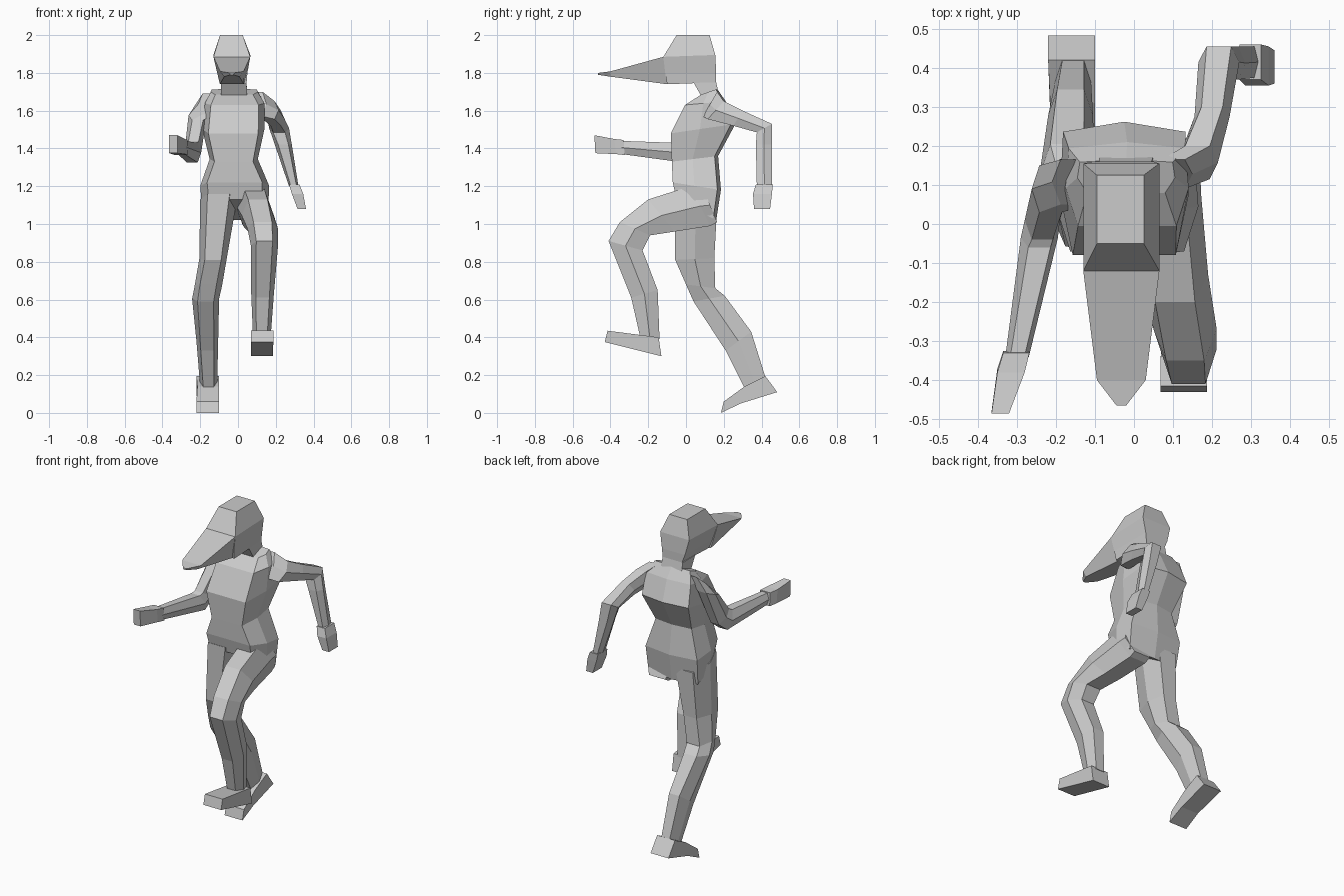
import bpy, bmesh

# Cross-sections: (across x, front-to-back), each from -1 to 1
BOX = [(-1, -1), (1, -1), (1, 1), (-1, 1)]
HEX = [(-.6, -1), (.6, -1), (1, 0), (.6, 1), (-.6, 1), (-1, 0)]
WEDGE = [(-.65, -1), (.65, -1), (1, 1), (-1, 1)]
TRUNK = [(-.8, -1), (.8, -1), (1, -.1), (.95, .85), (0, 1), (-.95, .85), (-1, -.1)]


def loft(name, section, rings):
    """Skin rings given as (front y, front z, back y, back z, x min, x max)."""
    bm = bmesh.new()
    loops = []
    for fy, fz, by, bz, xa, xb in rings:
        loop = []
        for s, t in section:
            k = (t + 1) / 2
            x = (xa + xb) / 2 + s * (xb - xa) / 2
            loop.append(bm.verts.new((x, fy + (by - fy) * k, fz + (bz - fz) * k)))
        loops.append(loop)
    n = len(section)
    for a, b in zip(loops, loops[1:]):
        for i in range(n):
            j = (i + 1) % n
            bm.faces.new((a[i], a[j], b[j], b[i]))
    bm.faces.new(loops[0])
    bm.faces.new(loops[-1])
    bmesh.ops.recalc_face_normals(bm, faces=bm.faces)
    me = bpy.data.meshes.new(name)
    bm.to_mesh(me)
    bm.free()
    ob = bpy.data.objects.new(name, me)
    bpy.context.collection.objects.link(ob)
    return ob


# Head, cap brim and neck
loft("head", BOX, [
    (-.10, 1.74, .16, 1.75, -.085, .045),
    (-.11, 1.80, .16, 1.80, -.105, .05),
    (-.12, 1.885, .155, 1.895, -.13, .065),
    (-.05, 2.0, .125, 2.0, -.095, .025)])
loft("cap_brim", WEDGE, [
    (-.10, 1.74, -.12, 1.885, -.13, .065),
    (-.40, 1.78, -.40, 1.808, -.095, .03),
    (-.465, 1.79, -.465, 1.80, -.045, -.02)])
loft("neck", BOX, [
    (.09, 1.66, .175, 1.68, -.09, .05),
    (.04, 1.75, .16, 1.75, -.09, .045)])

# Trunk from pelvis to shoulders
loft("torso", TRUNK, [
    (-.05, 1.13, .16, 1.02, -.19, .16),
    (-.07, 1.22, .185, 1.18, -.2, .165),
    (-.075, 1.33, .17, 1.36, -.15, .105),
    (-.08, 1.48, .262, 1.53, -.19, .14),
    (-.005, 1.63, .21, 1.65, -.175, .14),
    (.08, 1.685, .165, 1.715, -.145, .105)])

# Trailing arm, reaching back then hanging down
loft("back_arm", HEX, [
    (.09, 1.57, .165, 1.70, .05, .15),
    (.115, 1.555, .20, 1.65, .11, .215),
    (.25, 1.52, .30, 1.60, .155, .245),
    (.375, 1.485, .455, 1.53, .165, .27),
    (.37, 1.42, .455, 1.42, .195, .285),
    (.375, 1.20, .455, 1.20, .27, .32)])
loft("back_hand", BOX, [
    (.37, 1.21, .46, 1.21, .27, .325),
    (.355, 1.16, .455, 1.16, .285, .345),
    (.36, 1.08, .445, 1.08, .315, .36)])

# Leading arm, bent forward
loft("front_arm", HEX, [
    (.05, 1.58, .165, 1.69, -.21, -.1),
    (.03, 1.55, .15, 1.60, -.262, -.165),
    (-.04, 1.44, .06, 1.38, -.28, -.19),
    (-.06, 1.43, -.01, 1.325, -.29, -.195),
    (-.345, 1.44, -.34, 1.37, -.33, -.27)])
loft("front_hand", BOX, [
    (-.33, 1.445, -.325, 1.365, -.335, -.268),
    (-.38, 1.45, -.37, 1.37, -.35, -.28),
    (-.485, 1.47, -.48, 1.375, -.365, -.32)])

# Raised leg
loft("raised_leg", HEX, [
    (.09, 1.19, .165, 1.01, -.01, .17),
    (.02, 1.20, .13, .99, -.01, .172),
    (-.20, 1.13, -.06, .96, .02, .19),
    (-.35, 1.01, -.19, .94, .05, .212),
    (-.41, .91, -.23, .86, .068, .212),
    (-.29, .61, -.15, .65, .07, .19),
    (-.24, .39, -.14, .39, .08, .172)])
loft("raised_foot", BOX, [
    (-.43, .375, -.415, .435, .068, .187),
    (-.13, .30, -.145, .40, .07, .185)])

# Pushing leg
loft("pushing_leg", HEX, [
    (-.06, 1.16, .165, 1.10, -.2, -.005),
    (-.057, .81, .15, .82, -.205, -.06),
    (0, .68, .155, .66, -.23, -.085),
    (.04, .59, .205, .62, -.243, -.1),
    (.21, .33, .345, .43, -.22, -.105),
    (.31, .13, .42, .19, -.202, -.11)])
loft("pushing_foot", BOX, [
    (.483, .11, .42, .195, -.22, -.1),
    (.29, .05, .31, .14, -.215, -.1),
    (.185, 0, .20, .06, -.22, -.1)])
